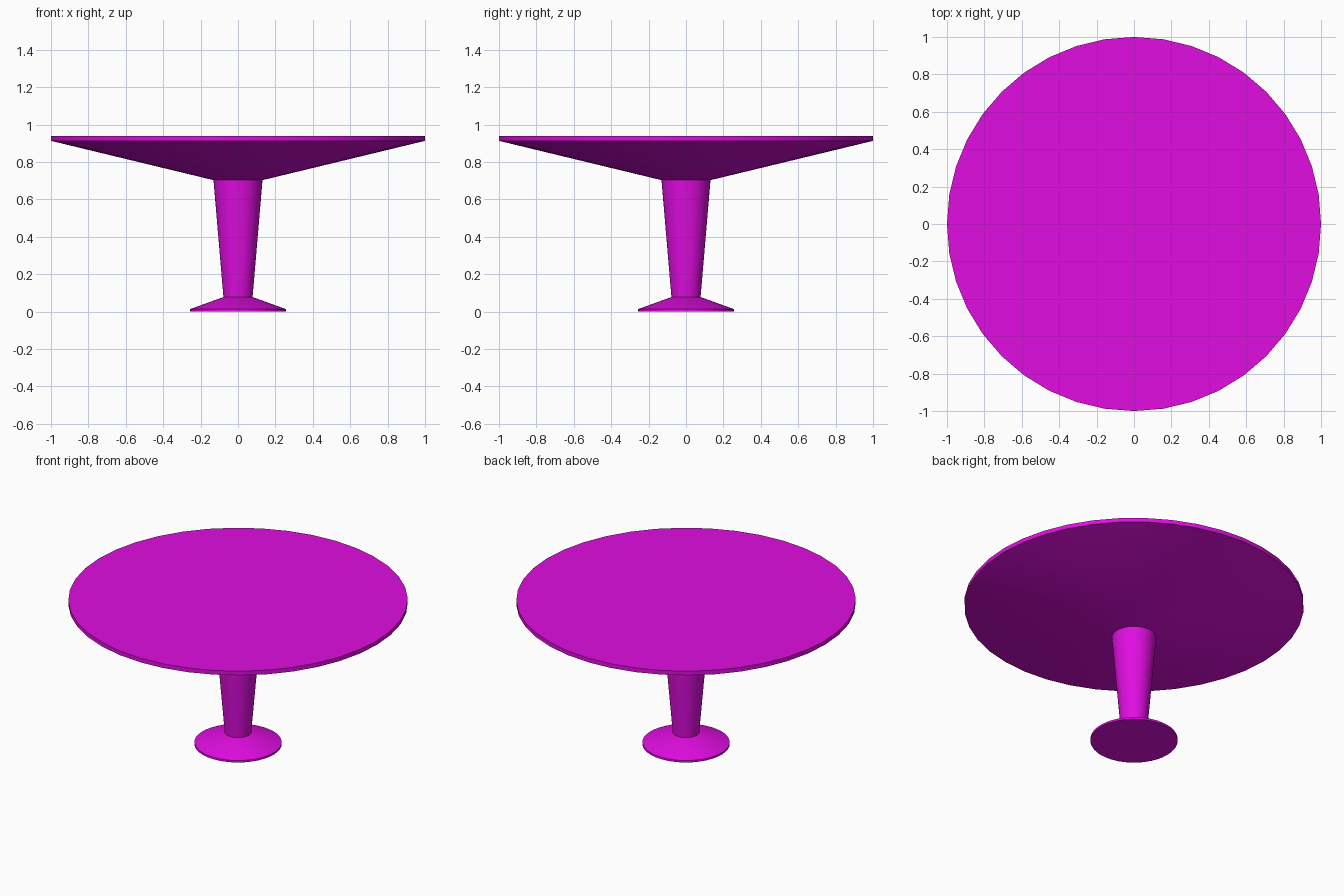
import bpy
import bmesh
import math

SIDES = 40

cube = bpy.data.objects.get("Cube")
if cube:
    bpy.data.objects.remove(cube, do_unlink=True)

magenta = bpy.data.materials.new("magenta")
magenta.use_nodes = True
colour = (0.75, 0.004, 0.75, 1)
magenta.diffuse_color = colour
magenta.node_tree.nodes["Principled BSDF"].inputs["Base Color"].default_value = colour


def lathe(name, profile, capped=True):
    """Turn a bottom-to-top list of (radius, height) around the z axis."""
    bm = bmesh.new()
    rings = []
    for radius, height in profile:
        angles = [math.tau * i / SIDES for i in range(SIDES)]
        rings.append([bm.verts.new((radius * math.cos(a), radius * math.sin(a), height))
                      for a in angles])
    for low, high in zip(rings, rings[1:]):
        for i in range(SIDES):
            j = (i + 1) % SIDES
            bm.faces.new((low[i], low[j], high[j], high[i]))
    if capped:
        bm.faces.new(rings[0][::-1])
        bm.faces.new(rings[-1])
    mesh = bpy.data.meshes.new(name)
    bm.to_mesh(mesh)
    bm.free()
    mesh.materials.append(magenta)
    obj = bpy.data.objects.new(name, mesh)
    bpy.context.collection.objects.link(obj)
    bpy.ops.object.select_all(action='DESELECT')
    obj.select_set(True)
    bpy.context.view_layer.objects.active = obj
    bpy.ops.object.shade_smooth_by_angle(angle=math.radians(30))
    return obj


# Round foot with a thin rim and a sloping upper side
lathe("foot", [(0.257, 0), (0.257, 0.013), (0.078, 0.078)])

# Stem that widens towards the top
lathe("stem", [(0.078, 0.078), (0.131, 0.703)], capped=False)

# Wide round top with a conical underside
lathe("table_top", [(0.131, 0.703), (1, 0.913), (1, 0.94)])
